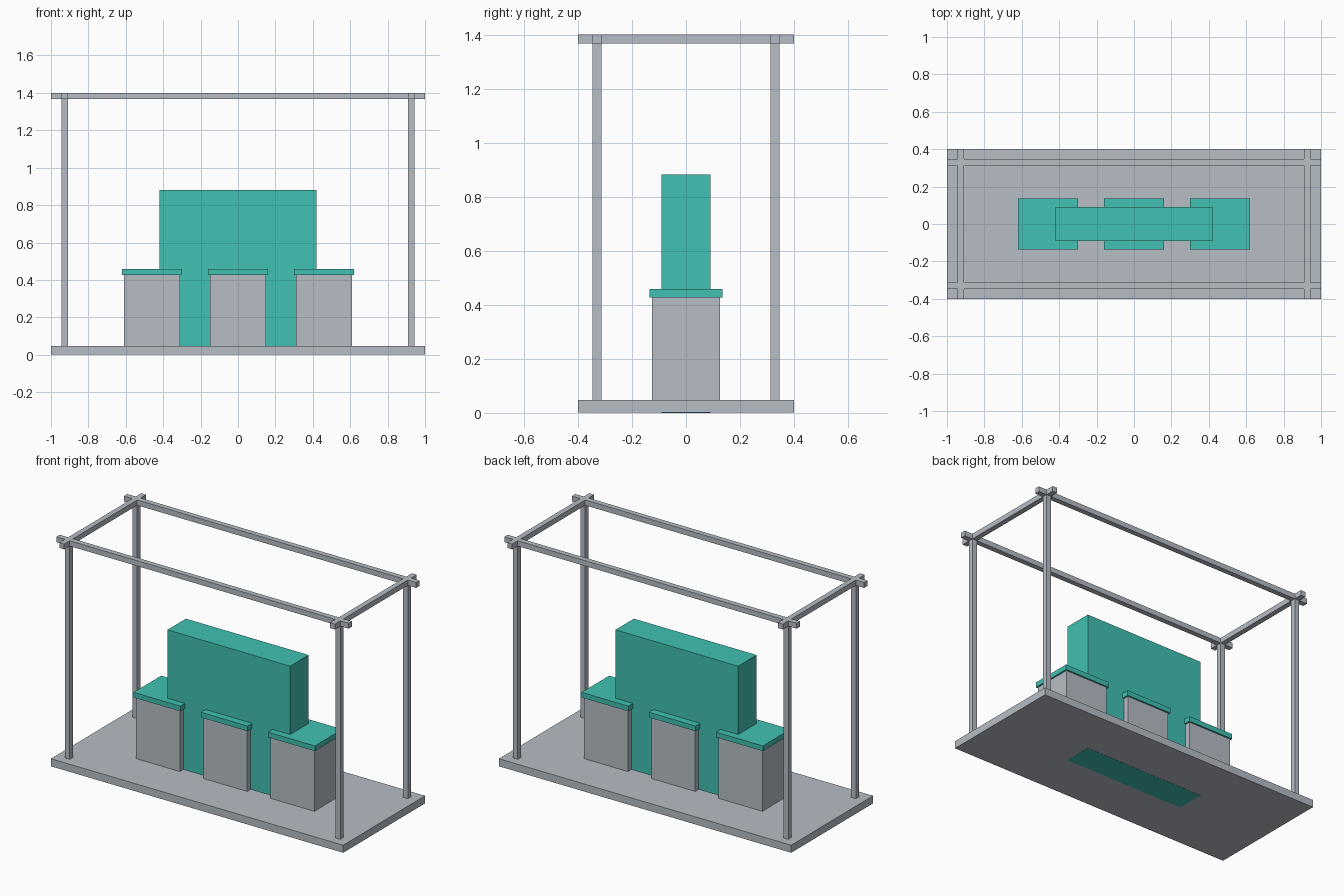
import bpy

cube = bpy.data.objects.get("Cube")
if cube:
    bpy.data.objects.remove(cube, do_unlink=True)


def material(name, colour):
    mat = bpy.data.materials.new(name)
    mat.use_nodes = True
    mat.diffuse_color = colour
    mat.node_tree.nodes["Principled BSDF"].inputs["Base Color"].default_value = colour
    return mat


grey = material("pale grey", (0.474, 0.515, 0.565, 1))
teal = material("teal", (0.053, 0.533, 0.445, 1))


def box(name, mat, x, y, z0, z1, width, depth):
    """Box centred on x, y that spans z0 to z1."""
    bpy.ops.mesh.primitive_cube_add(size=1, location=(x, y, (z0 + z1) / 2))
    obj = bpy.context.object
    obj.name = name
    obj.scale = (width, depth, z1 - z0)
    bpy.ops.object.transform_apply(location=False, rotation=False, scale=True)
    obj.data.materials.append(mat)
    return obj


LENGTH, DEPTH, HEIGHT = 2.0, 0.8, 1.4
BASE_TOP, BAR = 0.048, 0.033
POST_X, POST_Y = 0.926, 0.33

# Floor slab, and the central panel that runs through it to the ground
box("base", grey, 0, 0, 0.001, BASE_TOP, LENGTH, DEPTH)
box("central_panel", teal, 0, 0, 0, 0.882, 0.84, 0.18)

# Three counters with overhanging tops
for name, x in (("right", -0.46), ("middle", 0), ("left", 0.46)):
    box(name + "_counter", grey, x, 0, BASE_TOP, 0.427, 0.30, 0.25)
    box(name + "_counter_top", teal, x, 0, 0.427, 0.459, 0.32, 0.27)

# Open frame: corner posts and crossing top beams
for side, sx in (("right", -1), ("left", 1)):
    for end, sy in (("front", -1), ("back", 1)):
        box(f"{end}_{side}_post", grey, sx * POST_X, sy * POST_Y,
            BASE_TOP, HEIGHT - BAR, BAR, BAR)
    box(side + "_beam", grey, sx * POST_X, 0, HEIGHT - BAR, HEIGHT, BAR, DEPTH)
for end, sy in (("front", -1), ("back", 1)):
    box(end + "_beam", grey, 0, sy * POST_Y, HEIGHT - BAR, HEIGHT, LENGTH, BAR)
